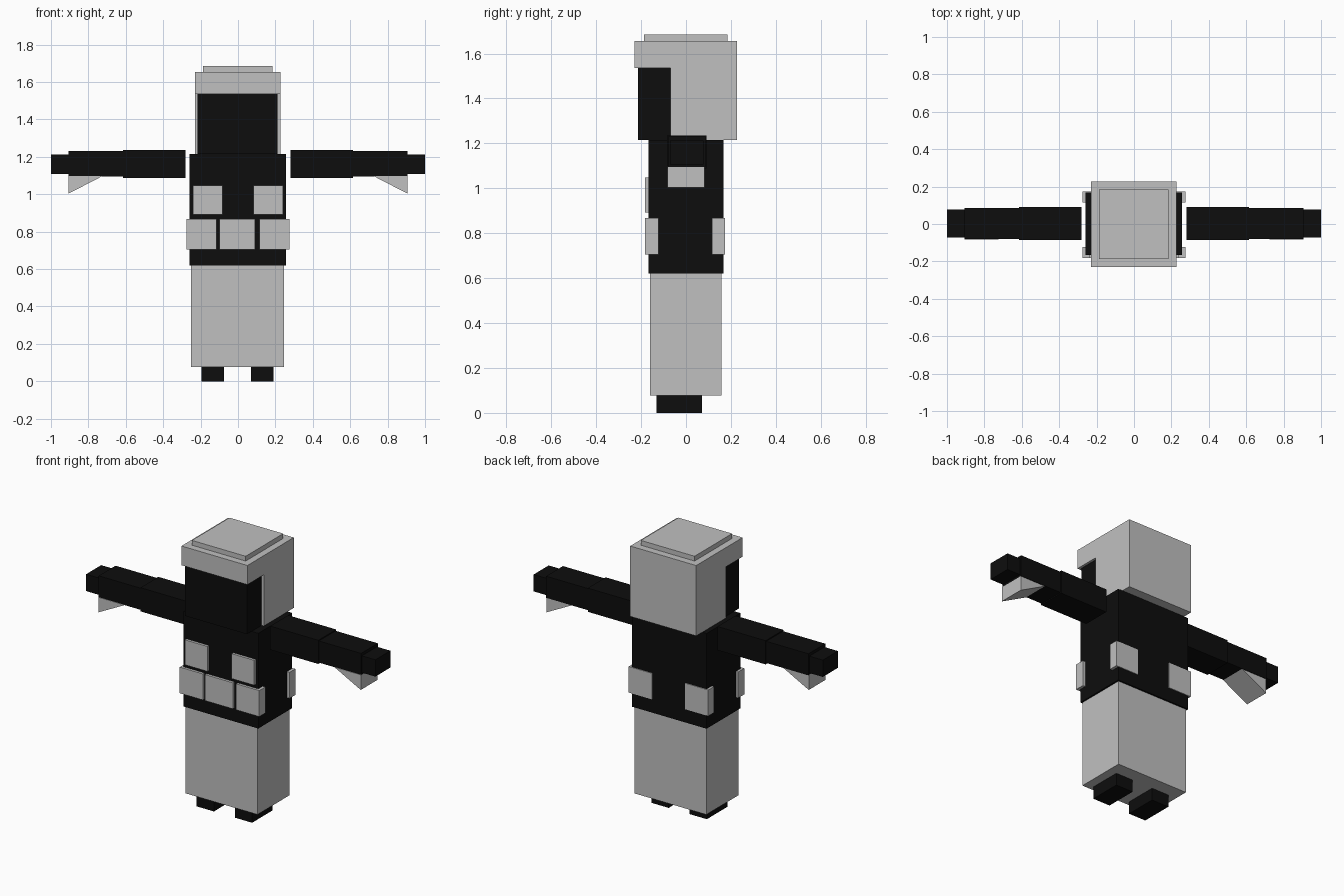
import bpy

if "Cube" in bpy.data.objects:
    bpy.data.objects.remove(bpy.data.objects["Cube"])


def material(name, v):
    m = bpy.data.materials.new(name)
    m.diffuse_color = (v, v, v, 1)
    m.use_nodes = True
    m.node_tree.nodes["Principled BSDF"].inputs["Base Color"].default_value = m.diffuse_color
    return m


GREY = material("light_grey", 0.53)
BLACK = material("black", 0.004)


def prism(name, profile, axis, lo, hi, mat):
    """Extrude a closed 2D profile along x or y (profile holds the other axis and z)."""
    def place(p, t):
        return (t, p[0], p[1]) if axis == "x" else (p[0], t, p[1])
    n = len(profile)
    verts = [place(p, lo) for p in profile] + [place(p, hi) for p in profile]
    faces = [tuple(range(n)), tuple(range(2 * n - 1, n - 1, -1))]
    faces += [(i, i + n, (i + 1) % n + n, (i + 1) % n) for i in range(n)]
    # keep normals outward whatever the winding of the profile
    area = sum(profile[i][0] * profile[(i + 1) % n][1] - profile[(i + 1) % n][0] * profile[i][1]
               for i in range(n))
    if (area > 0) == (axis == "x"):
        faces = [f[::-1] for f in faces]
    mesh = bpy.data.meshes.new(name)
    mesh.from_pydata(verts, [], faces)
    mesh.materials.append(mat)
    obj = bpy.data.objects.new(name, mesh)
    bpy.context.collection.objects.link(obj)
    return obj


def box(name, x, y, z, mat):
    x0, x1 = sorted(x)
    return prism(name, [(x0, z[0]), (x1, z[0]), (x1, z[1]), (x0, z[1])], "y", y[0], y[1], mat)


# Head: hood with an open front, dark face, raised top plate
prism("hood", [(-0.23, 1.655), (-0.23, 1.535), (-0.068, 1.535), (-0.068, 1.215),
               (0.228, 1.215), (0.228, 1.655)], "x", -0.23, 0.226, GREY)
box("face", (-0.217, 0.211), (-0.213, -0.068), (1.215, 1.535), BLACK)
box("hood_top", (-0.188, 0.184), (-0.187, 0.184), (1.655, 1.685), GREY)

# Body
box("torso", (-0.26, 0.257), (-0.167, 0.168), (0.62, 1.215), BLACK)
box("robe", (-0.251, 0.247), (-0.16, 0.158), (0.077, 0.62), GREY)

# Belt pouch in the middle
box("pouch_middle", (-0.1, 0.092), (-0.183, -0.16), (0.705, 0.868), GREY)

for side, s in (("left", -1), ("right", 1)):
    # Arm: sleeve, forearm, hand and a hanging cuff
    box(side + "_sleeve", (s * 0.282, s * 0.615), (-0.085, 0.092), (1.088, 1.236), BLACK)
    box(side + "_forearm", (s * 0.615, s * 0.907), (-0.08, 0.086), (1.095, 1.23), BLACK)
    box(side + "_hand", (s * 0.907, s * 1.0), (-0.072, 0.077), (1.107, 1.212), BLACK)
    prism(side + "_cuff", [(s * 0.725, 1.097), (s * 0.907, 1.097), (s * 0.907, 1.003)],
          "y", -0.083, 0.083, GREY)
    # Pouches on the chest and wrapped round the belt corners
    box(side + "_chest_pouch", (s * 0.084, s * 0.24), (-0.183, -0.16), (0.892, 1.048), GREY)
    box(side + "_front_pouch", (s * 0.115, s * 0.275), (-0.183, -0.122), (0.705, 0.868), GREY)
    box(side + "_back_pouch", (s * 0.115, s * 0.275), (0.116, 0.173), (0.705, 0.868), GREY)
    # Foot
    c = s * 0.132 - 0.002
    box(side + "_foot", (c - 0.06, c + 0.06), (-0.132, 0.071), (0.0, 0.077), BLACK)
